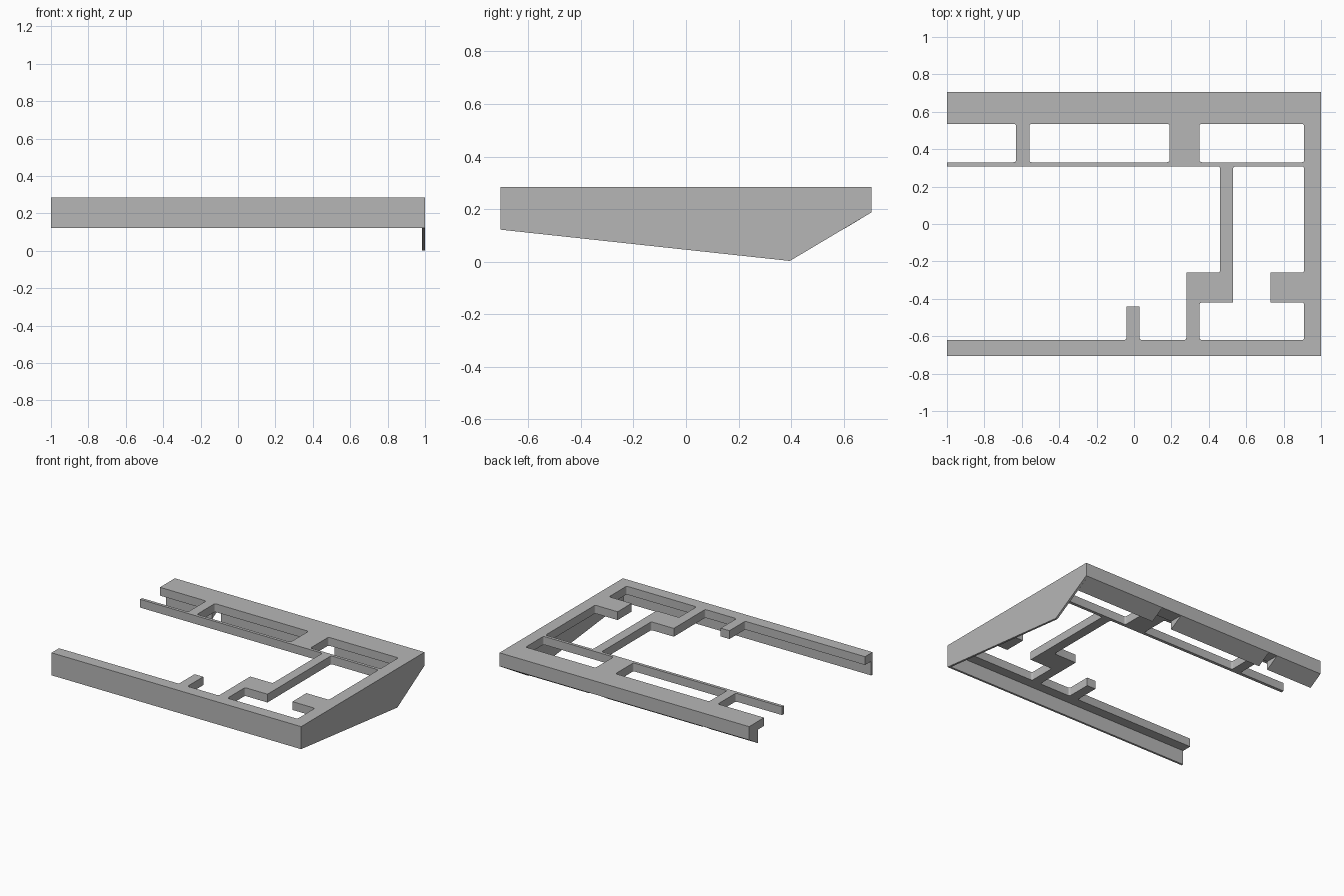
import bpy, bmesh
from mathutils import Vector

if "Cube" in bpy.data.objects:
    bpy.data.objects.remove(bpy.data.objects["Cube"])

TOP, UNDER, Y = 0.285, 0.225, 0.706
grey = bpy.data.materials.new("plain grey")
grey.diffuse_color = (0.47, 0.47, 0.47, 1)
grey.use_nodes = True
grey.node_tree.nodes["Principled BSDF"].inputs["Base Color"].default_value = grey.diffuse_color


def fillet(pts, r=0.014, steps=4):
    """Round the re-entrant corners (solid lies left of the path)."""
    out = []
    for i, p in enumerate(pts):
        p, a, b = Vector(p), Vector(pts[i - 1]), Vector(pts[(i + 1) % len(pts)])
        u, v = (a - p).normalized(), (b - p).normalized()
        if (p - a).cross(b - p) >= 0:
            out.append(p)
            continue
        s, e = p + u * r, p + v * r
        for k in range(steps + 1):
            t = k / steps
            out.append(s * (1 - t) ** 2 + p * 2 * t * (1 - t) + e * t * t)
    return out


def plate(name, loops, z0, z1):
    """Flat plate with holes, from a filled 2D curve."""
    cu = bpy.data.curves.new(name, "CURVE")
    cu.dimensions, cu.fill_mode, cu.extrude = "2D", "BOTH", (z1 - z0) / 2
    for loop in loops:
        pts = fillet(loop)
        sp = cu.splines.new("POLY")
        sp.points.add(len(pts) - 1)
        for q, p in zip(sp.points, pts):
            q.co = (p.x, p.y, 0, 1)
        sp.use_cyclic_u = True
    ob = bpy.data.objects.new(name, cu)
    ob.location.z = (z0 + z1) / 2
    bpy.context.collection.objects.link(ob)
    bpy.ops.object.select_all(action="DESELECT")
    ob.select_set(True)
    bpy.context.view_layer.objects.active = ob
    bpy.ops.object.convert(target="MESH")
    ob = bpy.context.object
    ob.data.materials.clear()
    ob.data.materials.append(grey)
    bpy.ops.object.shade_smooth_by_angle()


def extrude_x(name, profile, x0, x1):
    """Extrude a (y, z) profile along x."""
    bm = bmesh.new()
    f = bm.faces.new([bm.verts.new((x0, y, z)) for y, z in profile])
    new = bmesh.ops.extrude_face_region(bm, geom=[f])["geom"]
    bmesh.ops.translate(bm, vec=(x1 - x0, 0, 0),
                        verts=[g for g in new if isinstance(g, bmesh.types.BMVert)])
    bmesh.ops.recalc_face_normals(bm, faces=bm.faces)
    me = bpy.data.meshes.new(name)
    bm.to_mesh(me)
    bm.free()
    me.materials.append(grey)
    bpy.context.collection.objects.link(bpy.data.objects.new(name, me))


def window(x0, x1, y0, y1):
    return [(x0, y1), (x1, y1), (x1, y0), (x0, y0)]


# top frame with its bars, tabs and openings
outline = [(-1, -Y), (1, -Y), (1, Y), (-1, Y), (-1, .535), (-.63, .535),
           (-.63, .33), (-1, .33), (-1, .308), (.46, .308), (.46, -.26),
           (.28, -.26), (.28, -.62), (.03, -.62), (.03, -.44), (-.04, -.44),
           (-.04, -.62), (-1, -.62)]
side_opening = [(.53, .308), (.91, .308), (.91, -.26), (.73, -.26), (.73, -.42),
                (.91, -.42), (.91, -.62), (.35, -.62), (.35, -.42), (.53, -.42)]
plate("top_frame", [outline, window(-.56, .19, .33, .535),
                    window(.35, .91, .33, .535), side_opening], UNDER, TOP)

# thin front skirt
extrude_x("front_skirt", [(-Y, .122), (-Y + .015, .122), (-Y + .015, UNDER), (-Y, UNDER)],
          -1, .985)

# thin pointed side wall
extrude_x("side_wall", [(-Y, .122), (.395, .003), (Y, .188), (Y, UNDER), (-Y, UNDER)],
          .985, 1)

# back skirt: continuous upper rail, sloped lower blocks with gaps under the ribs
extrude_x("back_rail", [(.605, UNDER), (.605, .188), (Y, .188), (Y, UNDER)], -1, .985)
for i, (x0, x1) in enumerate([(-1, -.63), (-.56, .19), (.35, .985)]):
    extrude_x(f"back_slope_{i + 1}", [(Y, .188), (.605, .188), (.605, .127)], x0, x1)
